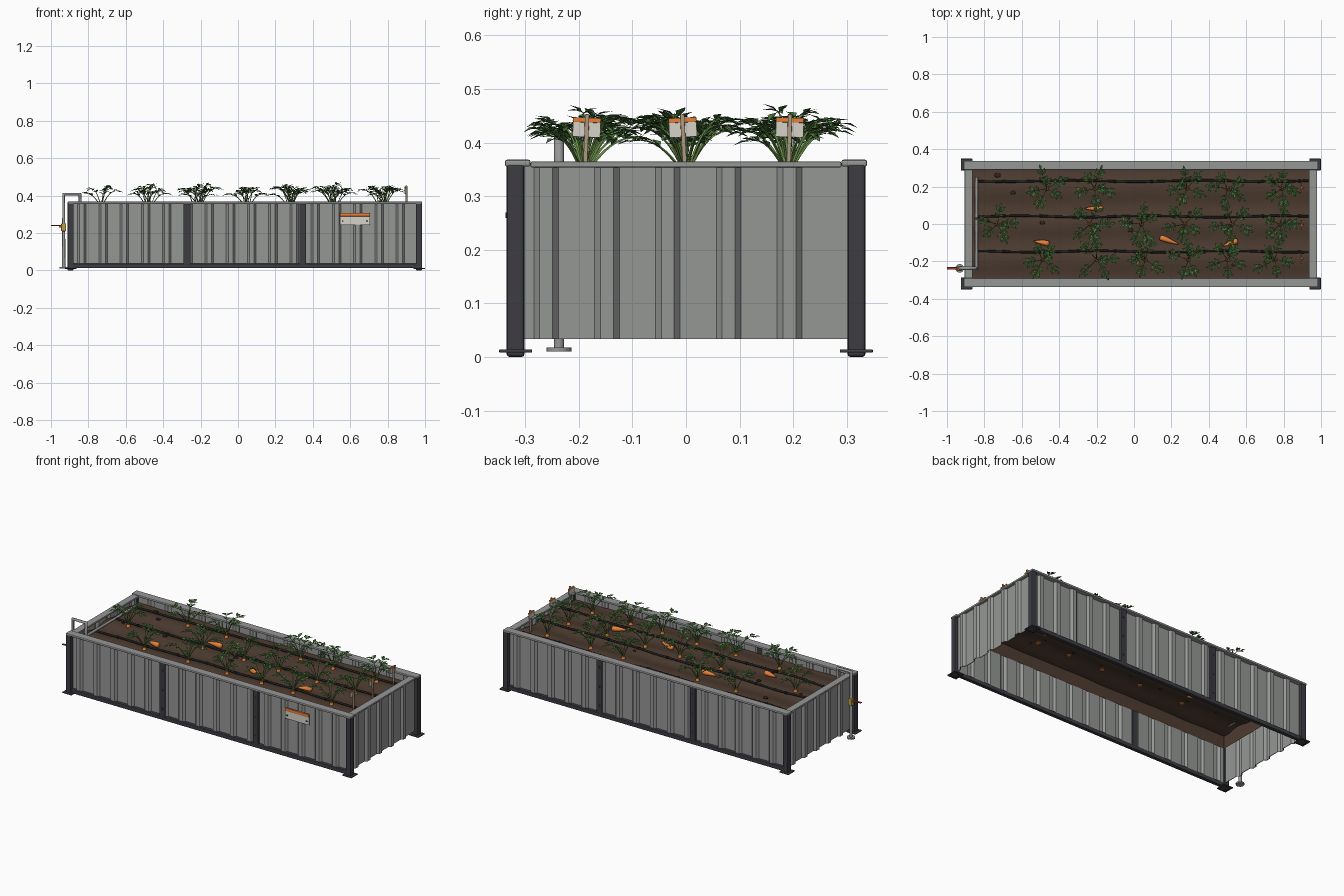
import bpy, bmesh, math, random
from mathutils import Vector, Matrix

if "Cube" in bpy.data.objects:
    bpy.data.objects.remove(bpy.data.objects["Cube"])

random.seed(11)
CX, HX, HY = 0.0365, 0.9315, 0.318      # bed centre and half spacing of the corner posts
SOIL = 0.320
ROWS = (-0.19, 0.0, 0.19)


def mat(name, r, g, b):
    m = bpy.data.materials.new(name)
    m.diffuse_color = (r, g, b, 1)
    m.use_nodes = True
    m.node_tree.nodes["Principled BSDF"].inputs["Base Color"].default_value = m.diffuse_color
    return m


STEEL = mat("galvanised", 0.30, 0.31, 0.30)
DARK = mat("dark_frame", 0.045, 0.045, 0.055)
SOILM = mat("soil", 0.075, 0.045, 0.03)
CLOD = mat("dark_soil", 0.04, 0.022, 0.015)
HOSE = mat("hose_black", 0.015, 0.015, 0.015)
ORANGE = mat("orange", 0.8, 0.22, 0.04)
CREAM = mat("cream", 0.68, 0.65, 0.58)
WOOD = mat("wood", 0.42, 0.32, 0.22)
BRASS = mat("brass", 0.5, 0.33, 0.06)
RED = mat("red", 0.4, 0.04, 0.03)
STEM = mat("stem_green", 0.13, 0.25, 0.06)
LEAF = mat("leaf_green", 0.075, 0.21, 0.05)


def finish(name, bm, *mats):
    me = bpy.data.meshes.new(name)
    bm.normal_update()
    bm.to_mesh(me)
    bm.free()
    for m in mats:
        me.materials.append(m)
    o = bpy.data.objects.new(name, me)
    bpy.context.collection.objects.link(o)
    return o


def box(name, c, s, m, bevel=0.0):
    bm = bmesh.new()
    bmesh.ops.create_cube(bm, size=1)
    bmesh.ops.transform(bm, verts=bm.verts, matrix=Matrix.Translation(c) @ Matrix.Diagonal((*s, 1)))
    o = finish(name, bm, m)
    if bevel:
        b = o.modifiers.new("bevel", 'BEVEL')
        b.width, b.segments = bevel, 2
    return o


def cyl(name, c, r1, r2, depth, m, axis='Z', n=12):
    bm = bmesh.new()
    bmesh.ops.create_cone(bm, cap_ends=True, segments=n, radius1=r1, radius2=r2, depth=depth)
    o = finish(name, bm, m)
    o.location = c
    o.rotation_euler = {'Z': (0, 0, 0), 'Y': (math.pi / 2, 0, 0), 'X': (0, math.pi / 2, 0)}[axis]
    return o


def tube(name, pts, r, m):
    cu = bpy.data.curves.new(name, 'CURVE')
    cu.dimensions = '3D'
    cu.bevel_depth, cu.bevel_resolution, cu.use_fill_caps = r, 2, True
    sp = cu.splines.new('POLY')
    sp.points.add(len(pts) - 1)
    for p, q in zip(sp.points, pts):
        p.co = (*q, 1)
    cu.materials.append(m)
    o = bpy.data.objects.new(name, cu)
    bpy.context.collection.objects.link(o)
    return o


# Corrugated wall: trapezoid ribs, drawn along local x with ribs toward local -y
def wall(name, length, ribs, loc, rot):
    pitch = 0.1135
    prof = [(0, 0)]
    for i in range(ribs):
        c = 0.044 + i * pitch
        prof += [(c - 0.023, 0), (c - 0.012, -0.013), (c + 0.012, -0.013), (c + 0.023, 0)]
    prof.append((length, 0))
    bm = bmesh.new()
    cols = [[bm.verts.new((x - length / 2, y, z)) for z in (0.033, 0.357)] for x, y in prof]
    for a, b in zip(cols, cols[1:]):
        bm.faces.new((a[0], b[0], b[1], a[1]))
    o = finish(name, bm, STEEL)
    o.location, o.rotation_euler = loc, (0, 0, rot)
    s = o.modifiers.new("thickness", 'SOLIDIFY')
    s.thickness = 0.004


wall("front_wall", 1.83, 16, (CX, -0.312, 0), 0)
wall("back_wall", 1.83, 16, (CX, 0.312, 0), math.pi)
wall("right_wall", 0.61, 5, (CX + HX - 0.006, 0, 0), math.pi / 2)
wall("left_wall", 0.61, 5, (CX - HX + 0.006, 0, 0), -math.pi / 2)

# Corner posts with foot plates
for sx in (-1, 1):
    for sy in (-1, 1):
        x, y = CX + sx * HX, sy * HY
        box("corner_post", (x, y, 0.18), (0.033, 0.033, 0.36), DARK, 0.005)
        box("foot_plate", (x, y, 0.011), (0.062, 0.062, 0.006), DARK, 0.002)
    box("end_rim", (CX + sx * (HX - 0.011), 0, 0.359), (0.042, 0.58, 0.011), STEEL, 0.003)

# Long rims, bottom rails and mid straps with bolts
for sy in (-1, 1):
    box("long_rim", (CX, sy * 0.314, 0.3615), (1.895, 0.048, 0.013), STEEL, 0.004)
    box("bottom_rail", (CX, sy * 0.319, 0.024), (1.84, 0.022, 0.024), DARK, 0.003)
    for x in (CX - 0.31, CX + 0.31):
        box("wall_strap", (x, sy * 0.3215, 0.193), (0.036, 0.018, 0.325), DARK, 0.003)
        for z in (0.08, 0.193, 0.31):
            cyl("strap_bolt", (x, sy * 0.331, z), 0.007, 0.007, 0.005, DARK, 'Y', 6)


# Soil: mounded top with a skirt, hollow underneath
def soil_z(x, y):
    return (SOIL + 0.007 * math.cos(2 * math.pi * y / 0.19)
            + 0.0025 * math.sin(x * 17 + 2 * y) * math.cos(y * 21 + x * 5))


bm = bmesh.new()
NX, NY, SX, SY = 60, 30, 0.915, 0.305
grid = [[bm.verts.new((CX - SX + 2 * SX * i / NX, -SY + 2 * SY * j / NY, 0)) for j in range(NY + 1)]
        for i in range(NX + 1)]
for col in grid:
    for v in col:
        v.co.z = soil_z(v.co.x, v.co.y)
for i in range(NX):
    for j in range(NY):
        bm.faces.new((grid[i][j], grid[i + 1][j], grid[i + 1][j + 1], grid[i][j + 1])).smooth = True
border = ([grid[i][0] for i in range(NX)] + [grid[NX][j] for j in range(NY)]
          + [grid[i][NY] for i in range(NX, 0, -1)] + [grid[0][j] for j in range(NY, 0, -1)])
low = [bm.verts.new((v.co.x, v.co.y, 0.24)) for v in border]
for k in range(len(border)):
    n = (k + 1) % len(border)
    bm.faces.new((border[n], border[k], low[k], low[n]))
finish("soil", bm, SOILM)

# Soil clods
for i in range(10):
    x, y = random.uniform(-0.8, 0.88), random.uniform(-0.27, 0.27)
    bm = bmesh.new()
    bmesh.ops.create_icosphere(bm, subdivisions=1, radius=random.uniform(0.007, 0.015))
    o = finish("soil_clod", bm, CLOD)
    o.location, o.scale = (x, y, soil_z(x, y) + 0.002), (1.3, 1, 0.6)

# Water riser, manifold, valve and drip lines
PX, PY = -0.932, -0.237
tube("water_riser", [(PX, PY, 0.012), (PX, PY, 0.408), (-0.845, PY, 0.408), (-0.845, PY, 0.33)], 0.0095, STEEL)
tube("water_manifold", [(-0.842, PY - 0.005, 0.332), (-0.842, 0.25, 0.332)], 0.008, STEEL)
cyl("riser_base", (PX, PY, 0.014), 0.023, 0.023, 0.008, STEEL, n=20)
box("valve_body", (PX, PY, 0.23), (0.027, 0.027, 0.042), BRASS, 0.004)
cyl("valve_stem", (PX - 0.018, PY, 0.235), 0.006, 0.006, 0.014, BRASS, 'X')
lever = box("valve_lever", (-0.971, PY, 0.239), (0.058, 0.012, 0.005), RED, 0.001)
for row in (-0.147, 0.04, 0.23):
    pts = []
    for i in range(37):
        x = -0.842 + 1.775 * i / 36
        y = row + 0.004 * math.sin(x * 9 + row * 20)
        pts.append((x, y, soil_z(x, y) + 0.006))
    tube("drip_line", pts, 0.006, HOSE)
    for p in pts[3::4]:
        cyl("drip_emitter", p, 0.008, 0.008, 0.016, HOSE, 'X', 8)

# Front sign
box("sign_plate", (0.625, -0.329, 0.27), (0.16, 0.008, 0.055), CREAM, 0.002)
box("sign_band", (0.625, -0.330, 0.298), (0.16, 0.010, 0.018), ORANGE, 0.002)
for dx in (-0.065, 0.065):
    cyl("sign_bolt", (0.625 + dx, -0.334, 0.264), 0.005, 0.005, 0.005, DARK, 'Y', 8)

# Row markers
for y, tilt in zip(ROWS, (-0.04, 0.05, -0.03)):
    parts = [box("marker_stake", (0.007, 0, 0.373), (0.010, 0.008, 0.16), WOOD, 0.001),
             box("marker_card", (0, 0, 0.425), (0.006, 0.052, 0.030), CREAM, 0.001),
             box("marker_band", (0, 0, 0.442), (0.008, 0.052, 0.009), ORANGE, 0.001)]
    for o in parts:
        o.matrix_world = (Matrix.Translation((0.893, y, 0.31)) @ Matrix.Rotation(tilt, 4, 'X')
                          @ Matrix.Translation((0, 0, -0.31)))


# Carrot foliage: arched fronds with paired folded leaflets
def leaflet(bm, p, d, length, width):
    side = d.cross(Vector((0, 0, 1))).normalized() * width / 2
    up = side.cross(d).normalized()
    mid, tip = p + d * length * 0.45, p + d * length - up * length * 0.12
    v = [bm.verts.new(q) for q in (p, mid + side + up * 0.003, tip, mid - side + up * 0.003, mid)]
    for a, b, c in ((0, 1, 4), (1, 2, 4), (2, 3, 4), (3, 0, 4)):
        bm.faces.new((v[a], v[b], v[c])).material_index = 1


def frond(bm, base, az, reach, height):
    out, side = Vector((math.cos(az), math.sin(az), 0)), Vector((-math.sin(az), math.cos(az), 0))
    path = []
    for i in range(9):
        t = i / 8
        path.append(base + out * reach * t + Vector((0, 0, height * (2.2 * t - 1.25 * t * t))))
    rings = []
    for i, p in enumerate(path):
        r = 0.0028 - 0.0018 * i / 8
        rings.append([bm.verts.new(p + side * r * math.cos(k * 2.094) + (Vector((0, 0, 1)) - out * 0.7)
                                   * r * math.sin(k * 2.094)) for k in range(3)])
    for a, b in zip(rings, rings[1:]):
        for k in range(3):
            bm.faces.new((a[k], a[(k + 1) % 3], b[(k + 1) % 3], b[k]))
    for i in (4, 6, 7):
        fwd = (path[i + 1] - path[i - 1]).normalized()
        size = 0.038 * random.uniform(0.75, 1.1)
        for s in (-1, 1):
            d = (fwd * 0.8 + side * s + Vector((0, 0, random.uniform(-0.1, 0.35)))).normalized()
            leaflet(bm, path[i], d, size, size * 0.45)
    leaflet(bm, path[8], (path[8] - path[7]).normalized(), 0.034, 0.016)


PLANTS = {0.19: (-0.466, -0.21, 0.284, 0.50, 0.79),
          0.0: (-0.73, -0.235, 0.04, 0.27, 0.525, 0.78),
          -0.19: (-0.49, -0.20, 0.06, 0.29, 0.50, 0.755)}
for y, xs in PLANTS.items():
    for x in xs:
        z = soil_z(x, y)
        bm = bmesh.new()
        n, start = 5, random.uniform(0, 6.28)
        for i in range(n):
            frond(bm, Vector((x, y, z + 0.008)), start + i * 6.283 / n + random.uniform(-0.3, 0.3),
                  random.uniform(0.065, 0.105), random.uniform(0.07, 0.115))
        frond(bm, Vector((x, y, z + 0.008)), random.uniform(0, 6.28), 0.04, random.uniform(0.10, 0.13))
        finish("carrot_foliage", bm, STEM, LEAF)
        cyl("carrot_crown", (x, y, z + 0.004), 0.014, 0.008, 0.02, ORANGE, n=10)

# Harvested carrots lying on the soil
for x, y, ang, length in ((-0.215, 0.083, math.pi, 0.10), (-0.495, -0.098, 2.97, 0.085),
                          (0.19, -0.09, -0.35, 0.11), (0.515, -0.103, 3.5, 0.085)):
    bm = bmesh.new()
    prof = [(-0.5, 0.006), (-0.46, 0.014), (-0.3, 0.0155), (0.0, 0.012), (0.3, 0.007), (0.5, 0.0015)]
    rings = [[bm.verts.new((t * length, r * math.cos(k * math.pi / 5), r * math.sin(k * math.pi / 5)))
              for k in range(10)] for t, r in prof]
    for a, b in zip(rings, rings[1:]):
        for k in range(10):
            bm.faces.new((a[k], b[k], b[(k + 1) % 10], a[(k + 1) % 10])).smooth = True
    bm.faces.new(rings[0])
    bm.faces.new(rings[-1][::-1])
    bmesh.ops.recalc_face_normals(bm, faces=bm.faces)
    o = finish("lying_carrot", bm, ORANGE)
    o.location, o.rotation_euler = (x, y, soil_z(x, y) + 0.013), (0, 0, ang)
